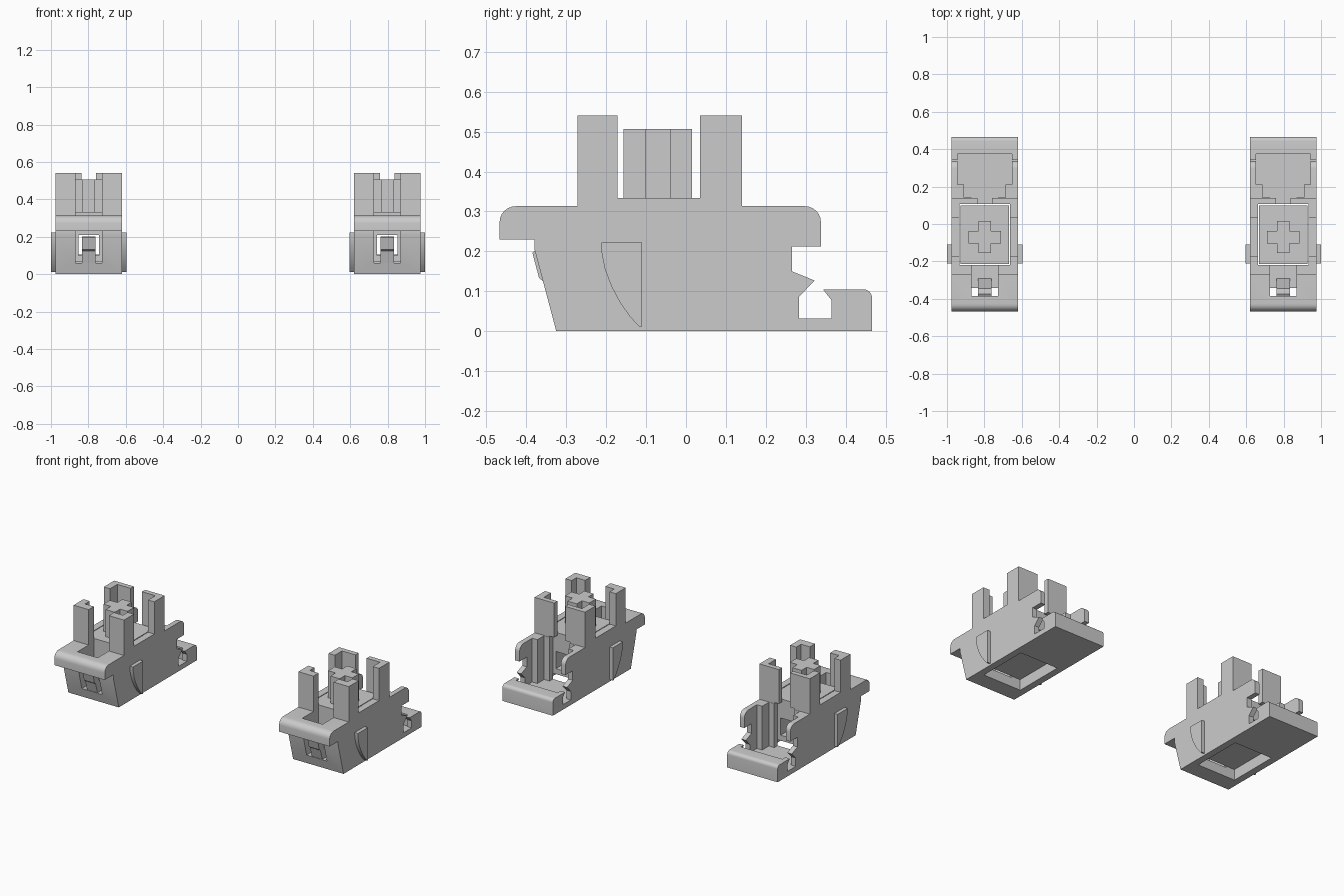
import bpy, bmesh, math

if "Cube" in bpy.data.objects:
    bpy.data.objects.remove(bpy.data.objects["Cube"])


def arc(cy, cz, r, a0, a1, n=6):
    """Points of a rounded corner in the y-z plane."""
    return [(cy + r * math.cos(math.radians(a0 + (a1 - a0) * i / n)),
             cz + r * math.sin(math.radians(a0 + (a1 - a0) * i / n))) for i in range(n + 1)]


def extrude(name, profile, x0, x1):
    """Extrude a y-z profile from x0 to x1."""
    bm = bmesh.new()
    face = bm.faces.new([bm.verts.new((x0, y, z)) for y, z in profile])
    new = bmesh.ops.extrude_face_region(bm, geom=[face])["geom"]
    bmesh.ops.translate(bm, verts=[v for v in new if isinstance(v, bmesh.types.BMVert)],
                        vec=(x1 - x0, 0, 0))
    bmesh.ops.recalc_face_normals(bm, faces=bm.faces)
    mesh = bpy.data.meshes.new(name)
    bm.to_mesh(mesh)
    bm.free()
    obj = bpy.data.objects.new(name, mesh)
    bpy.context.collection.objects.link(obj)
    return obj


def box(name, hx, y0, y1, z0, z1):
    return extrude(name, [(y0, z0), (y1, z0), (y1, z1), (y0, z1)], -hx, hx)


def boolean(obj, other, operation):
    mod = obj.modifiers.new("bool", "BOOLEAN")
    mod.operation, mod.solver, mod.object = operation, "EXACT", other
    bpy.context.view_layer.objects.active = obj
    bpy.ops.object.modifier_apply(modifier=mod.name)
    bpy.data.objects.remove(other)


# Housing side profile: wire notch at the back, lips at the top, two posts
profile = [(-0.325, 0), (0.466, 0)]
profile += arc(0.444, 0.083, 0.022, 0, 90)
profile += [(0.343, 0.105), (0.365, 0.077), (0.365, 0.032), (0.283, 0.032), (0.283, 0.086),
            (0.322, 0.127), (0.265, 0.15), (0.265, 0.212), (0.338, 0.212)]
profile += arc(0.298, 0.273, 0.04, 0, 90)
profile += [(0.14, 0.313), (0.14, 0.54), (0.035, 0.54), (0.035, 0.333),
            (-0.172, 0.333), (-0.172, 0.54), (-0.272, 0.54), (-0.272, 0.313)]
profile += arc(-0.427, 0.273, 0.04, 90, 180)
profile += [(-0.467, 0.23), (-0.38, 0.23), (-0.38, 0.207)]
housing = extrude("housing", profile, -0.179, 0.179)

# Hollows: half width, y range, z range
for cut in [(0.135, -0.22, 0.108, -0.1, 0.7),      # stem shaft
            (0.072, -0.385, -0.2, 0.06, 0.7),      # front slot and window
            (0.04, 0.09, 0.2, 0.3, 0.7),           # gap between back posts
            (0.072, 0.09, 0.16, 0.032, 0.32),      # back wall opening
            (0.11, 0.142, 0.23, 0.032, 0.7),       # narrow back chamber
            (0.147, 0.21, 0.373, 0.032, 0.7)]:     # wide back chamber
    boolean(housing, box("cutter", *cut), "DIFFERENCE")

# Curved side fins
fin = [(-0.11, 0.222), (-0.212, 0.222), (-0.211, 0.195), (-0.203, 0.155), (-0.187, 0.113),
       (-0.165, 0.071), (-0.14, 0.036), (-0.118, 0.012), (-0.11, 0.012)]
fins = [extrude("side_fin", fin, s * 0.175, s * 0.2017) for s in (-1, 1)]

# Front clip tongue with its hook
clip = extrude("front_clip", [(-0.29, 0.055), (-0.336, 0.055), (-0.357, 0.125), (-0.368, 0.133),
                              (-0.385, 0.197), (-0.375, 0.203), (-0.345, 0.2)], -0.037, 0.037)

# Sliding stem with wire tunnel
stem = box("stem", 0.13, -0.215, 0.1, 0.065, 0.333)
boolean(stem, box("cutter", 0.056, -0.3, 0.2, 0.1, 0.21), "DIFFERENCE")

# Cross-shaped stem mount
cross = box("stem_cross", 0.086, -0.103, -0.037, 0.325, 0.507)
boolean(cross, box("arm", 0.033, -0.156, 0.015, 0.325, 0.507), "UNION")

# Shade, then place one set on each side
for part in [housing, clip, stem, cross] + fins:
    bpy.ops.object.select_all(action="DESELECT")
    part.select_set(True)
    bpy.context.view_layer.objects.active = part
    bpy.ops.object.shade_smooth_by_angle(angle=math.radians(30))
    twin = part.copy()
    bpy.context.collection.objects.link(twin)
    part.location.x, twin.location.x = -0.798, 0.798
